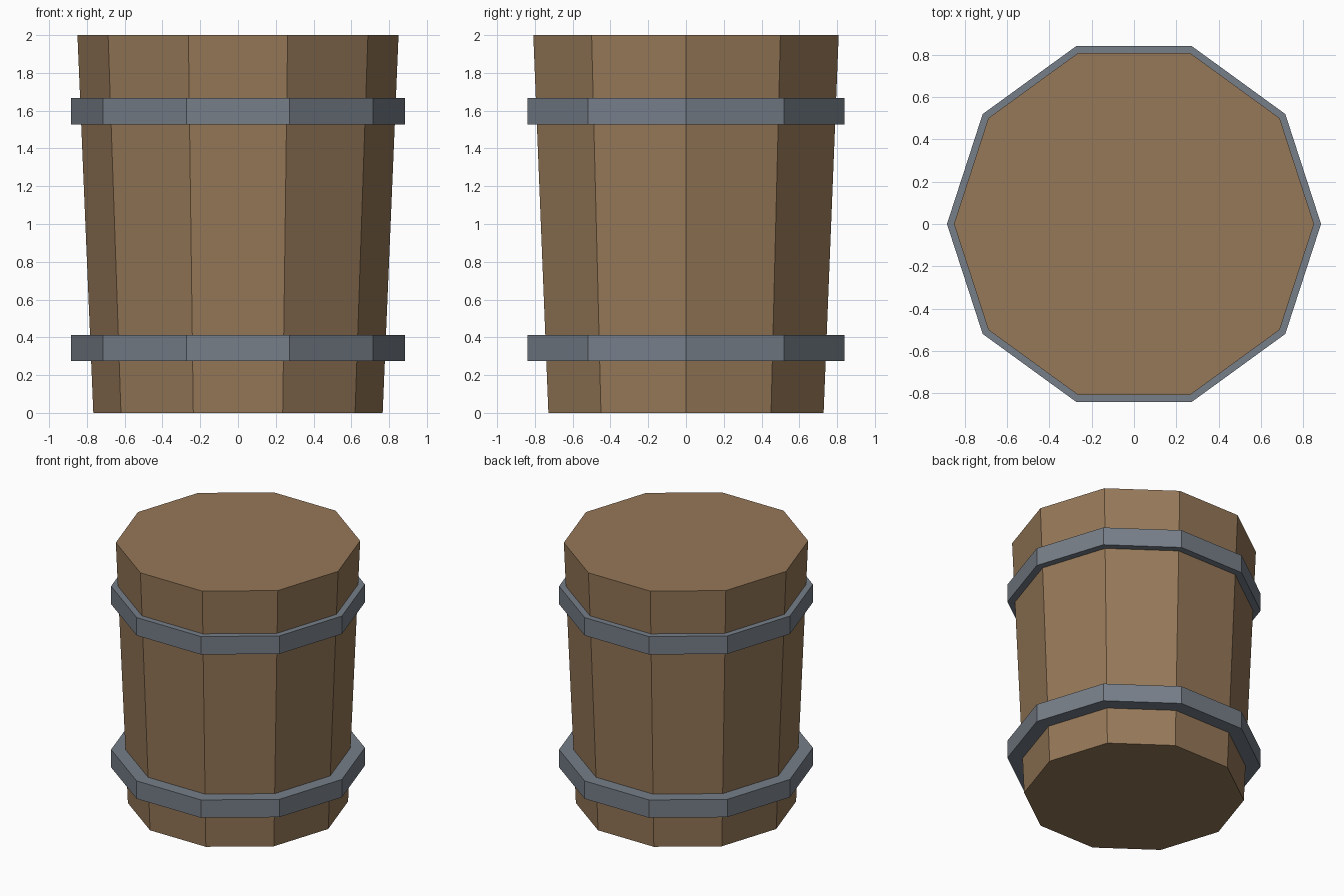
import bpy

if "Cube" in bpy.data.objects:
    bpy.data.objects.remove(bpy.data.objects["Cube"])

SIDES = 10


def material(name, color):
    mat = bpy.data.materials.new(name)
    mat.diffuse_color = (*color, 1.0)
    mat.use_nodes = True
    mat.node_tree.nodes["Principled BSDF"].inputs["Base Color"].default_value = mat.diffuse_color
    return mat


wood = material("brown wood", (0.305, 0.188, 0.098))
metal = material("grey metal", (0.181, 0.209, 0.246))


def decagon_prism(name, r_bottom, r_top, z0, z1, mat):
    # The first vertex lies on +y, so a quarter turn puts the corners on the x axis
    bpy.ops.mesh.primitive_cone_add(
        vertices=SIDES, radius1=r_bottom, radius2=r_top, depth=z1 - z0,
        location=(0, 0, (z0 + z1) / 2), rotation=(0, 0, 1.5707963))
    obj = bpy.context.object
    obj.name = name
    obj.data.materials.append(mat)
    return obj


# Tapered wooden body, wider at the top
decagon_prism("barrel_body", 0.766, 0.85, 0.0, 2.0, wood)

# Two metal hoops of equal size
decagon_prism("lower_hoop", 0.883, 0.883, 0.275, 0.412, metal)
decagon_prism("upper_hoop", 0.883, 0.883, 1.528, 1.666, metal)
